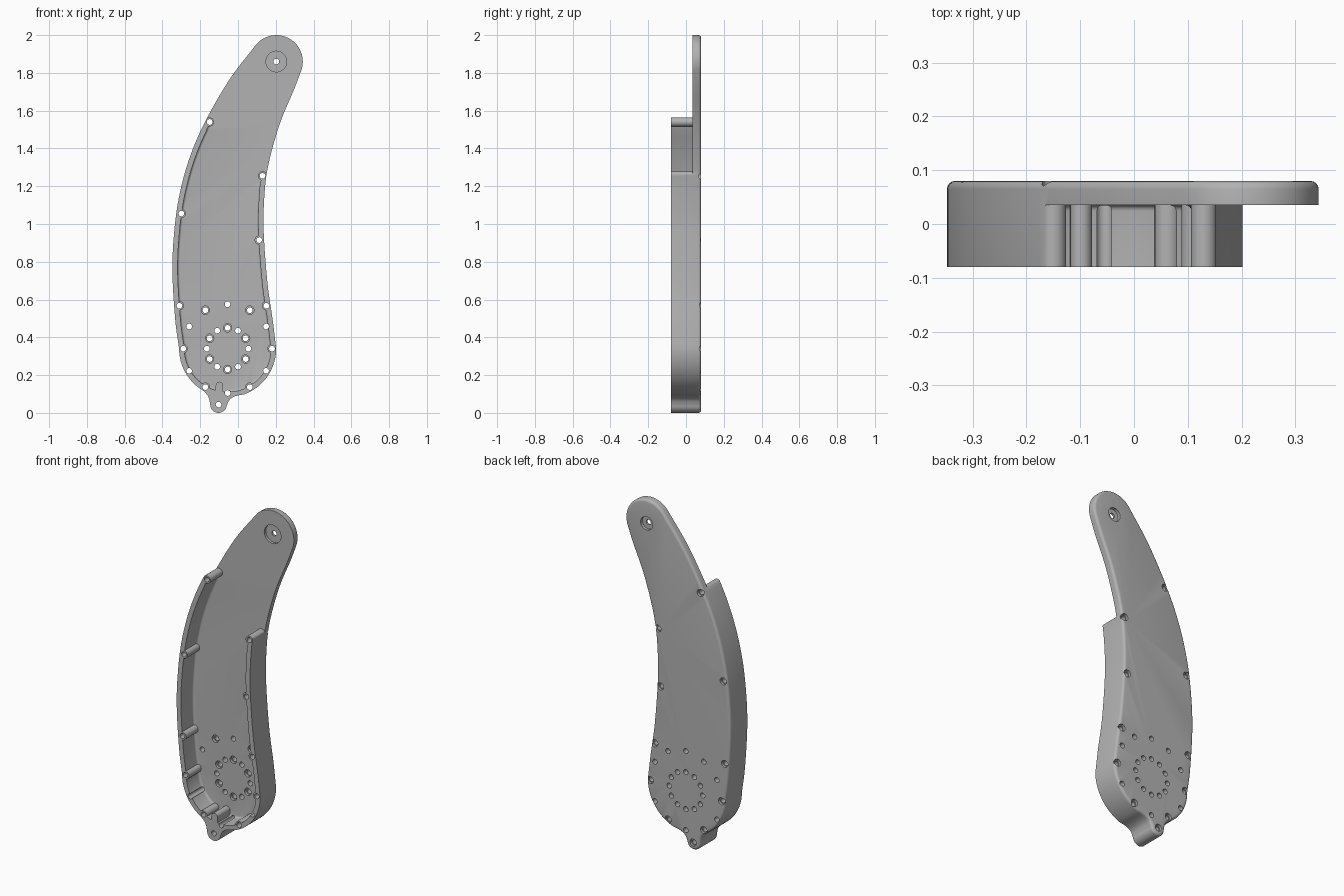
import bpy, bmesh, math
from mathutils import Vector, Matrix

cube = bpy.data.objects.get("Cube")
if cube:
    bpy.data.objects.remove(cube, do_unlink=True)

FRONT, FLOOR, BACK = -0.08, 0.035, 0.08
HUB, HUB_R = (-0.055, 0.34), 0.257
HEAD, HEAD_R = (0.203, 1.86), 0.14
LUG, LUG_R = (-0.103, 0.044), 0.044
WALL = 0.028


def polar(c, r, deg):
    a = math.radians(deg)
    return Vector((c[0] + r * math.cos(a), c[1] + r * math.sin(a)))


def arc(c, r, a0, a1, n):
    return [polar(c, r, a0 + (a1 - a0) * i / n) for i in range(n + 1)]


def spline(pts, n=6):
    """Smooth curve through the points, both ends left out."""
    p = [Vector(q) for q in pts]
    p = [2 * p[0] - p[1]] + p + [2 * p[-1] - p[-2]]
    out = []
    for a, b, c, d in zip(p, p[1:], p[2:], p[3:]):
        for i in range(n):
            t = i / n
            out.append(0.5 * (2 * b + (c - a) * t + (2 * a - 5 * b + 4 * c - d) * t * t
                              + (3 * b - a - 3 * c + d) * t ** 3))
    return out[1:]


def inset(path, d):
    out = []
    for i, p in enumerate(path):
        t = (path[min(i + 1, len(path) - 1)] - path[max(i - 1, 0)]).normalized()
        out.append(p + Vector((-t.y, t.x)) * d)
    return out


def make_object(name, bm):
    bmesh.ops.recalc_face_normals(bm, faces=bm.faces)
    mesh = bpy.data.meshes.new(name)
    bm.to_mesh(mesh)
    bm.free()
    ob = bpy.data.objects.new(name, mesh)
    bpy.context.collection.objects.link(ob)
    return ob


def prism(name, pts, y0, y1, bevel=0):
    """Extrude an x-z outline along y, rounding the rim at y1."""
    bm = bmesh.new()
    a = [bm.verts.new((p[0], y0, p[1])) for p in pts]
    b = [bm.verts.new((p[0], y1, p[1])) for p in pts]
    bm.faces.new(a)
    rim = bm.faces.new(b)
    for i in range(len(pts)):
        j = (i + 1) % len(pts)
        bm.faces.new((a[i], a[j], b[j], b[i]))
    bmesh.ops.recalc_face_normals(bm, faces=bm.faces)
    if bevel:
        bmesh.ops.bevel(bm, geom=list(rim.edges), offset=bevel, segments=4,
                        profile=0.5, affect='EDGES')
    return make_object(name, bm)


def pins(name, items):
    """Cylinders along y, given as (centre, radius, y0, y1)."""
    bm = bmesh.new()
    for c, r, y0, y1 in items:
        m = Matrix.Translation((c[0], (y0 + y1) / 2, c[1])) @ Matrix.Rotation(math.pi / 2, 4, 'X')
        bmesh.ops.create_cone(bm, cap_ends=True, segments=24, radius1=r, radius2=r,
                              depth=y1 - y0, matrix=m)
    return make_object(name, bm)


def subtract(ob, cutter):
    cutter.hide_render = True
    mod = ob.modifiers.new("cut", 'BOOLEAN')
    mod.operation, mod.solver, mod.object = 'DIFFERENCE', 'EXACT', cutter
    bpy.ops.object.select_all(action='DESELECT')
    bpy.context.view_layer.objects.active = ob
    ob.select_set(True)
    bpy.ops.object.modifier_apply(modifier=mod.name)
    bpy.data.objects.remove(cutter, do_unlink=True)


# Outline pieces, counter-clockwise from the lower left
right = spline([polar(HUB, HUB_R, 360), (0.184, 0.49), (0.157, 0.678), (0.138, 0.917),
                (0.136, 1.08), (0.156, 1.29), (0.22, 1.526), (0.30, 1.72),
                polar(HEAD, HEAD_R, -18)])
head = arc(HEAD, HEAD_R, -18, 142, 28)
left = spline([polar(HEAD, HEAD_R, 142), (-0.045, 1.765), (-0.175, 1.54), (-0.26, 1.34),
               (-0.315, 1.13), (-0.341, 0.92), (-0.347, 0.73), (-0.332, 0.49),
               polar(HUB, HUB_R, 180)])
lug = (spline([polar(HUB, HUB_R, 232), (-0.178, 0.112), (-0.156, 0.083), polar(LUG, LUG_R, 180)], 4)
       + arc(LUG, LUG_R, 180, 355, 20)
       + spline([polar(LUG, LUG_R, 355), (-0.044, 0.07), (-0.015, 0.088), polar(HUB, HUB_R, 290)], 4))
outline = (arc(HUB, HUB_R, 180, 232, 14) + lug + arc(HUB, HUB_R, 290, 360, 18)
           + right + head + left)

# Wall bosses and hole positions
upper_bosses = [(-0.15, 1.54), (-0.30, 1.055), (-0.31, 0.567),
                (0.15, 0.567), (0.112, 0.915), (0.13, 1.255)]
lower_bosses = [polar(HUB, 0.235, a) for a in (180, 240, 300, 0)]
bosses = upper_bosses + lower_bosses
outer_ring = [polar(HUB, 0.235, a) for a in range(30, 360, 30) if a not in (180, 240, 300)]
inner_ring = [polar(HUB, 0.11, a) for a in range(0, 360, 30)]

# Cavity: inset walls, open at the top, with bosses and a small rib left standing
path = [p for p in left if p.y < 1.53] + arc(HUB, HUB_R, 180, 360, 50) + [p for p in right if p.y < 1.25]
cavity = prism("cavity_cutter",
               inset(path, WALL) + [Vector(p) for p in (
                   upper_bosses[-1], (0.7, 1.22), (0.7, 2.3), (-0.6, 2.3), (-0.6, 1.8), upper_bosses[0])],
               FRONT - 0.1, FLOOR, 0.011)
subtract(cavity, pins("boss_cores", [(c, 0.024, -0.3, 0.2) for c in bosses]))
rib = [(-0.122, 0.05), (-0.08, 0.05)] + arc((-0.098, 0.145), 0.02, -10, 170, 12)
subtract(cavity, prism("rib_core", rib, -0.3, 0.2))

# Shell: solid outline with a rounded back rim, then hollowed and drilled
shell = prism("arm_shell", outline, FRONT, BACK, 0.015)
subtract(shell, cavity)
drilled = bosses + outer_ring + inner_ring + [LUG, HEAD]
subtract(shell, pins("hole_cutter", [(c, 0.015, -0.2, 0.2) for c in drilled]))

# Counterbores on the floor and on the back
floor_bores = [polar(HUB, 0.235, a) for a in (60, 120)] + inner_ring[1::2]
floor_bores = [c for c in floor_bores if c not in inner_ring] + [polar(HUB, 0.11, a) for a in range(30, 360, 60)]
subtract(shell, pins("front_bore_cutter",
                     [(c, 0.022, 0.0, 0.05) for c in floor_bores] + [(HEAD, 0.055, 0.0, 0.05)]))
subtract(shell, pins("back_bore_cutter",
                     [(c, 0.021, 0.065, 0.2) for c in bosses + [LUG]] + [(HEAD, 0.04, 0.062, 0.2)]))

# Colour and shading
grey = bpy.data.materials.new("plain_grey")
grey.use_nodes = True
colour = (0.45, 0.45, 0.45, 1)
grey.diffuse_color = colour
grey.node_tree.nodes["Principled BSDF"].inputs["Base Color"].default_value = colour
shell.data.materials.clear()
shell.data.materials.append(grey)
for poly in shell.data.polygons:
    poly.material_index = 0
bpy.ops.object.select_all(action='DESELECT')
shell.select_set(True)
bpy.context.view_layer.objects.active = shell
bpy.ops.object.shade_smooth_by_angle(angle=math.radians(35))
